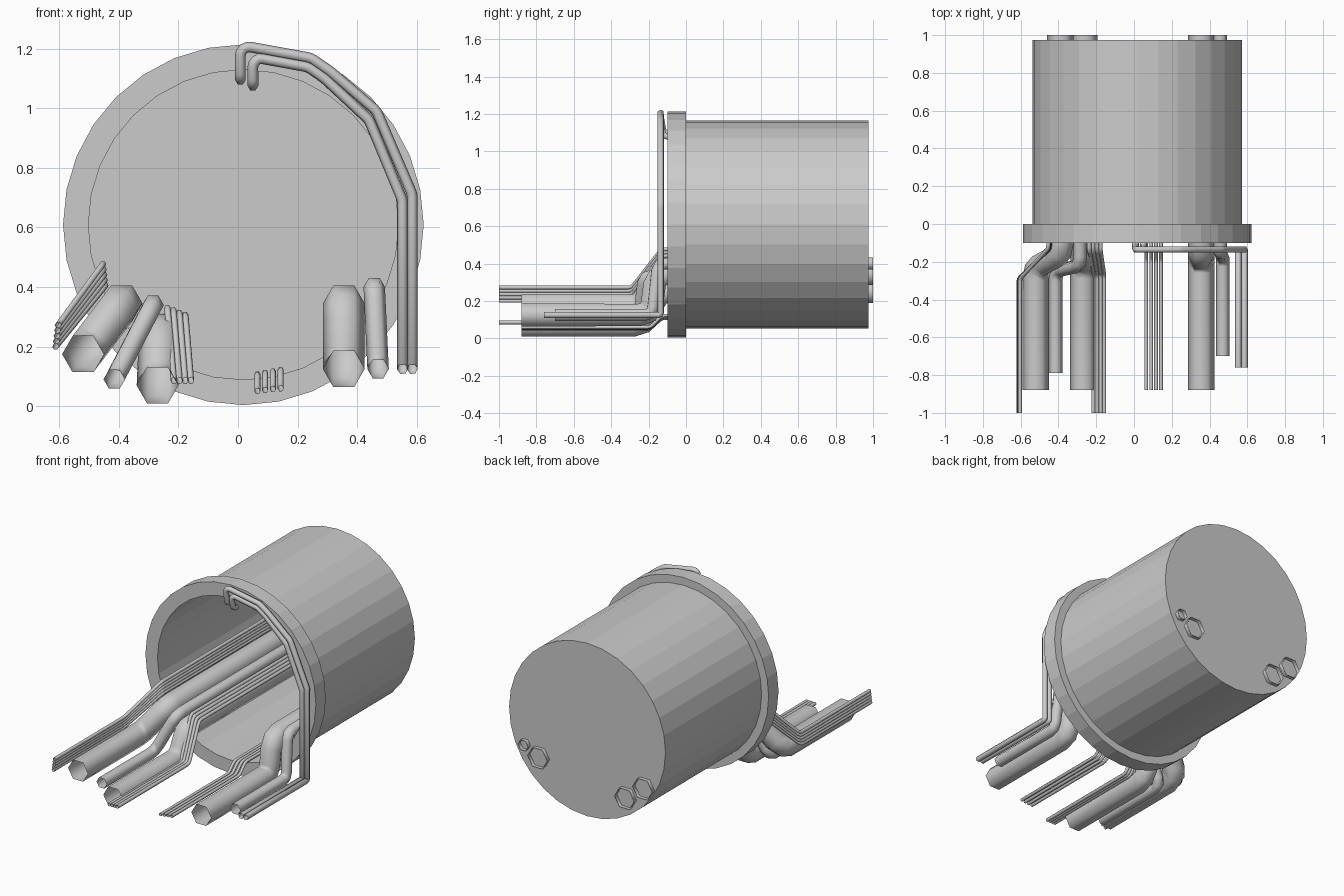
import bpy
import bmesh
import math
from mathutils import Vector, Matrix

old = bpy.data.objects.get("Cube")
if old:
    bpy.data.objects.remove(old, do_unlink=True)

# Single grey material
grey = bpy.data.materials.new("plain_grey")
grey.use_nodes = True
COLOUR = (0.6, 0.6, 0.6, 1)
grey.diffuse_color = COLOUR
grey.node_tree.nodes["Principled BSDF"].inputs["Base Color"].default_value = COLOUR


def rounded(points, radius):
    """Replace every inner corner of a path with a short three-point bend."""
    pts = [Vector(p) for p in points]
    path = [pts[0]]
    for a, b, c in zip(pts, pts[1:], pts[2:]):
        cut = min(radius, (a - b).length * 0.45, (c - b).length * 0.45)
        p = b + (a - b).normalized() * cut
        q = b + (c - b).normalized() * cut
        path += [p, (p + q) / 4 + b / 2, q]
    return path + [pts[-1]]


def tube(name, radius, paths, bend):
    """Open six-sided tubes, one for each path, joined in one object."""
    curve = bpy.data.curves.new(name, "CURVE")
    curve.dimensions = "3D"
    curve.bevel_depth = radius
    curve.bevel_resolution = 1
    for points in paths:
        path = rounded(points, bend)
        spline = curve.splines.new("POLY")
        spline.points.add(len(path) - 1)
        for point, co in zip(spline.points, path):
            point.co = (*co, 1)
    curve.materials.append(grey)
    obj = bpy.data.objects.new(name, curve)
    bpy.context.collection.objects.link(obj)
    bpy.ops.object.select_all(action="DESELECT")
    obj.select_set(True)
    bpy.context.view_layer.objects.active = obj
    bpy.ops.object.convert(target="MESH")
    bpy.ops.object.shade_smooth()


def run(front, back, y_front, y_low, y_high, y_back):
    """Path: straight at the front, a step up, then straight to the back."""
    return [(front[0], y_front, front[1]), (front[0], y_low, front[1]),
            (back[0], y_high, back[1]), (back[0], y_back, back[1])]


# Hollow housing with flange, turned around the y axis
AXIS = Vector((0.018, 0, 0.609))
profile = [(0, 0.95), (0.52, 0.95), (0.52, -0.1), (0.605, -0.1),
           (0.605, 0), (0.555, 0), (0.555, 0.975), (0, 0.975)]
bm = bmesh.new()
verts = [bm.verts.new(AXIS + Vector((0, y, r))) for r, y in profile]
edges = [bm.edges.new(pair) for pair in zip(verts, verts[1:])]
bmesh.ops.spin(bm, geom=verts + edges, cent=AXIS, axis=(0, 1, 0),
               angle=math.tau, steps=32)
bmesh.ops.remove_doubles(bm, verts=bm.verts, dist=0.0001)
bmesh.ops.recalc_face_normals(bm, faces=bm.faces)
mesh = bpy.data.meshes.new("housing")
bm.to_mesh(mesh)
bm.free()
mesh.materials.append(grey)
bpy.context.collection.objects.link(bpy.data.objects.new("housing", mesh))

# Thick pipes that pass through the back wall
tube("right_outer_pipe", 0.07,
     [run((-0.52, 0.175), (-0.39, 0.345), -0.88, -0.23, -0.16, 1)], 0.06)
tube("right_inner_pipe", 0.07,
     [run((-0.27, 0.07), (-0.262, 0.25), -0.88, -0.22, -0.15, 1)], 0.06)
tube("left_pipe", 0.07,
     [run((0.355, 0.125), (0.355, 0.345), -0.88, -0.19, -0.16, 1)], 0.06)

# Thin pipes
tube("right_thin_pipe", 0.036,
     [run((-0.415, 0.09), (-0.285, 0.34), -0.79, -0.25, -0.22, 0.96)], 0.05)
tube("left_thin_pipe", 0.036,
     [run((0.47, 0.125), (0.457, 0.4), -0.7, -0.18, -0.15, 1)], 0.04)

# Bundles of wires
tube("right_wires", 0.011,
     [run((-0.612 + 0.002 * i, 0.2 + 0.018 * i),
          (-0.445 - 0.002 * i, 0.405 + 0.018 * i), -1, -0.29, -0.13, 0.96)
      for i in range(5)], 0.02)
tube("middle_wires", 0.011,
     [run((-0.215 + 0.019 * i, 0.085),
          (-0.237 + 0.02 * i, 0.33 - 0.008 * i), -1, -0.27, -0.14, 0.96)
      for i in range(4)], 0.02)
tube("lower_wires", 0.01,
     [run((0.065 + 0.026 * i, 0.05 + 0.003 * i),
          (0.065 + 0.026 * i, 0.108 + 0.005 * i), -0.88, -0.19, -0.13, 0.96)
      for i in range(4)], 0.02)

# Two cables that follow the flange from the top hook to the left side
Y = -0.135
outer = [(0.008, 1.19), (0.03, 1.207), (0.245, 1.168), (0.31, 1.123),
         (0.465, 0.99), (0.585, 0.71), (0.585, 0.125)]
inner = [(0.05, 1.15), (0.07, 1.168), (0.235, 1.138), (0.29, 1.1),
         (0.44, 0.96), (0.552, 0.69), (0.552, 0.125)]
cables = []
for line, hook in ((outer, 1.095), (inner, 1.075)):
    x = line[0][0]
    cables.append([(x, -0.09, hook), (x, -0.12, hook + 0.01)]
                  + [(px, Y, pz) for px, pz in line]
                  + [(line[-1][0], -0.76, 0.125)])
tube("edge_cables", 0.018, cables, 0.012)
